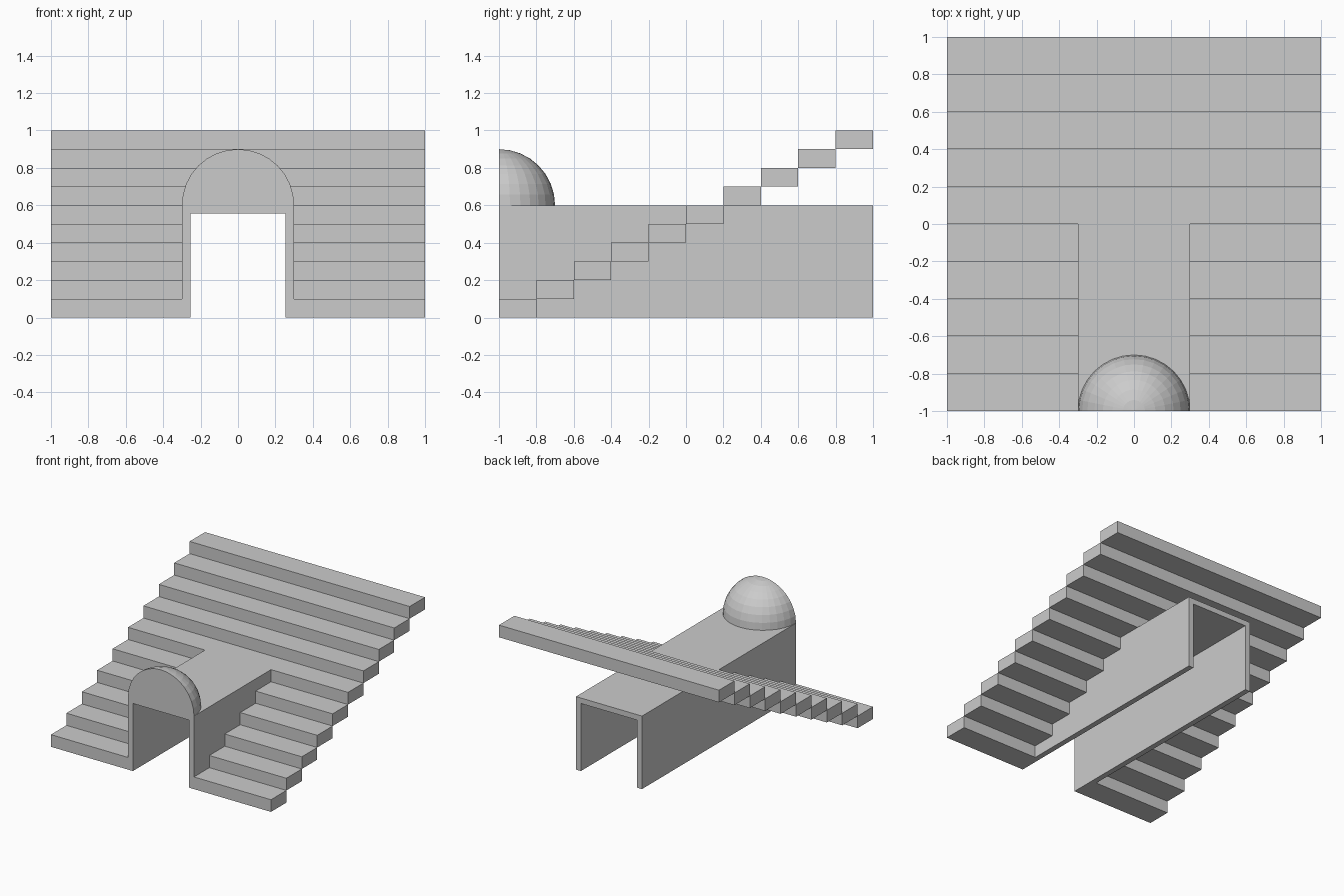
import bpy
import bmesh
from math import atan2
from mathutils import Vector

cube = bpy.data.objects.get("Cube")
if cube:
    bpy.data.objects.remove(cube, do_unlink=True)

STEPS, TREAD, RISE = 10, 0.2, 0.1
HALF, WALL_OUT, WALL_IN = 1.0, 0.3, 0.255
ROOF_TOP, ROOF_UNDER = 0.6, 0.555

grey = bpy.data.materials.new("stone_grey")
grey.use_nodes = True
colour = (0.6, 0.6, 0.6, 1)
grey.diffuse_color = colour
grey.node_tree.nodes["Principled BSDF"].inputs["Base Color"].default_value = colour


def finish(name, bm):
    bmesh.ops.recalc_face_normals(bm, faces=bm.faces)
    mesh = bpy.data.meshes.new(name)
    bm.to_mesh(mesh)
    bm.free()
    mesh.materials.append(grey)
    obj = bpy.data.objects.new(name, mesh)
    bpy.context.collection.objects.link(obj)
    return obj


def box(name, low, high):
    low, high = Vector(low), Vector(high)
    bm = bmesh.new()
    bmesh.ops.create_cube(bm, size=1)
    bmesh.ops.scale(bm, vec=high - low, verts=bm.verts)
    bmesh.ops.translate(bm, vec=(low + high) / 2, verts=bm.verts)
    return finish(name, bm)


# Stairs: lower steps flank the passage, upper steps run the full width
for i in range(STEPS):
    y, z = -HALF + i * TREAD, i * RISE
    if z + RISE < ROOF_TOP + RISE / 2:
        spans = [("right", -HALF, -WALL_OUT), ("left", WALL_OUT, HALF)]
    else:
        spans = [("full", -HALF, HALF)]
    for side, x0, x1 in spans:
        box(f"step_{i + 1}_{side}", (x0, y, z), (x1, y + TREAD, z + RISE))

# Passage: an upside-down U profile extruded from front to back
profile = [(-WALL_OUT, 0), (-WALL_OUT, ROOF_TOP), (WALL_OUT, ROOF_TOP), (WALL_OUT, 0),
           (WALL_IN, 0), (WALL_IN, ROOF_UNDER), (-WALL_IN, ROOF_UNDER), (-WALL_IN, 0)]
bm = bmesh.new()
face = bm.faces.new([bm.verts.new((x, -HALF, z)) for x, z in profile])
extruded = bmesh.ops.extrude_face_region(bm, geom=[face], use_keep_orig=True)
moved = [v for v in extruded["geom"] if isinstance(v, bmesh.types.BMVert)]
bmesh.ops.translate(bm, vec=(0, 2 * HALF, 0), verts=moved)
finish("passage", bm)

# Dome: a quarter sphere with a flat front above the entrance
bm = bmesh.new()
bmesh.ops.create_uvsphere(bm, u_segments=32, v_segments=16, radius=WALL_OUT)
for normal in ((0, 1, 0), (0, 0, 1)):
    bmesh.ops.bisect_plane(bm, geom=bm.verts[:] + bm.edges[:] + bm.faces[:], dist=1e-5,
                           plane_co=(0, 0, 0), plane_no=normal, clear_inner=True)
rim = [v for v in bm.verts if abs(v.co.y) < 1e-4]
bm.faces.new(sorted(rim, key=lambda v: atan2(max(v.co.z, 0), v.co.x)))
bmesh.ops.holes_fill(bm, edges=[e for e in bm.edges if e.is_boundary], sides=0)
bmesh.ops.translate(bm, vec=(0, -HALF, ROOF_TOP), verts=bm.verts)
finish("dome", bm)
